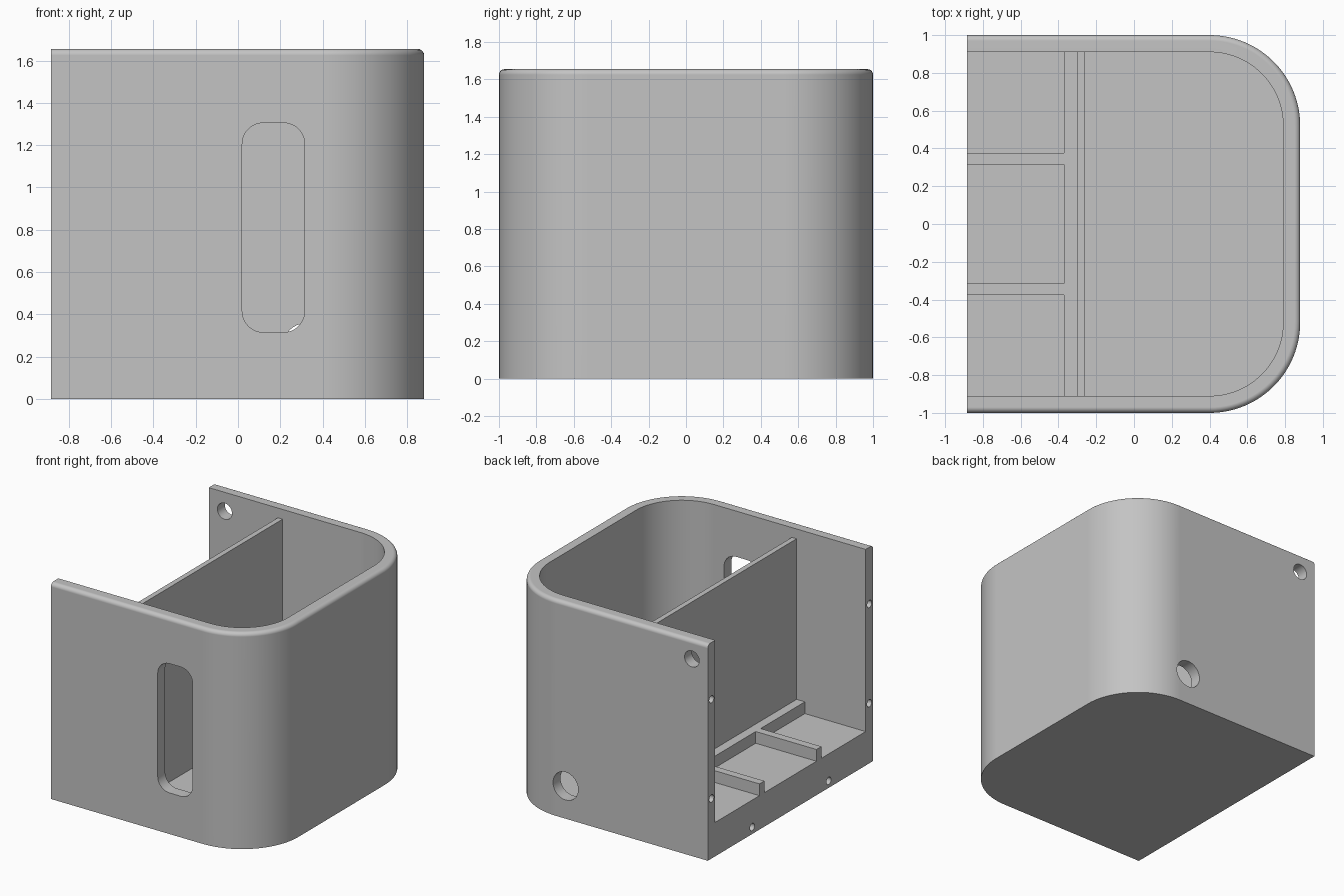
import bpy, bmesh, math
from mathutils import Matrix, Vector

old = bpy.data.objects.get("Cube")
if old:
    bpy.data.objects.remove(old, do_unlink=True)

grey = bpy.data.materials.new("light_grey")
grey.use_nodes = True
grey.diffuse_color = (0.55, 0.55, 0.55, 1)
grey.node_tree.nodes["Principled BSDF"].inputs["Base Color"].default_value = (0.55, 0.55, 0.55, 1)

BACK, FRONT, HALF, TOP = -0.885, 0.88, 1.0, 1.655
WALL = 0.09
INNER = HALF - WALL
FLOOR, SHELF = 0.09, 0.26


def outline(a0, a1, b0, b1, r_low, r_high, steps=24):
    """Rectangle with one radius for the low-a corners and one for the high-a corners."""
    pts = []
    corners = [(a1, b0, -1, 1, r_high, 270), (a1, b1, -1, -1, r_high, 0),
               (a0, b1, 1, -1, r_low, 90), (a0, b0, 1, 1, r_low, 180)]
    for a, b, sa, sb, r, start in corners:
        if r == 0:
            pts.append((a, b))
            continue
        for i in range(steps + 1):
            t = math.radians(start + 90 * i / steps)
            pts.append((a + sa * r + r * math.cos(t), b + sb * r + r * math.sin(t)))
    return pts


def prism(name, pts, low, high, axis="Z", bevel=0):
    """Extrude an outline along Z, or along Y with the outline in x and z."""
    bm = bmesh.new()
    if axis == "Z":
        verts = [bm.verts.new((a, b, low)) for a, b in pts]
    else:
        verts = [bm.verts.new((a, low, b)) for a, b in pts]
    base = bm.faces.new(verts)
    ext = bmesh.ops.extrude_face_region(bm, geom=[base])["geom"]
    step = Vector((0, 0, high - low)) if axis == "Z" else Vector((0, high - low, 0))
    bmesh.ops.translate(bm, vec=step, verts=[v for v in ext if isinstance(v, bmesh.types.BMVert)])
    bmesh.ops.recalc_face_normals(bm, faces=bm.faces[:])
    if bevel:
        rim = [e for e in bm.edges if all(v.co.z > high - 1e-4 for v in e.verts)
               and any(v.co.x > BACK + 1e-4 for v in e.verts)]
        bmesh.ops.bevel(bm, geom=rim, offset=bevel, segments=5, profile=0.5, affect="EDGES")
    return finish(name, bm)


def finish(name, bm):
    mesh = bpy.data.meshes.new(name)
    bm.to_mesh(mesh)
    bm.free()
    mesh.materials.append(grey)
    obj = bpy.data.objects.new(name, mesh)
    bpy.context.collection.objects.link(obj)
    return obj


def box(name, x0, x1, y0, y1, z0, z1):
    return prism(name, outline(x0, x1, y0, y1, 0, 0), z0, z1)


def drill(name, centre, radius, depth, axis):
    bm = bmesh.new()
    turn = Matrix.Rotation(math.pi / 2, 4, "Y" if axis == "X" else "X")
    bmesh.ops.create_cone(bm, cap_ends=True, segments=32, radius1=radius, radius2=radius,
                          depth=depth, matrix=Matrix.Translation(centre) @ turn)
    return finish(name, bm)


# Outer shell with rounded front corners and a softened top rim
body = prism("housing", outline(BACK, FRONT, -HALF, HALF, 0, 0.48), 0, TOP, bevel=0.03)

# Front chamber, raised rear bay, and the gap above the dividing wall
cutters = [
    prism("front_chamber", outline(-0.26, FRONT - WALL, -INNER, INNER, 0, 0.39), FLOOR, 2),
    box("rear_bay", -1.2, -0.30, -INNER, INNER, SHELF, 2),
    box("divider_gap", -0.32, -0.24, -INNER, INNER, 1.58, 2),
    # Tall window in the front wall
    prism("window", outline(0.02, 0.315, 0.315, 1.305, 0.1, 0.1, 12), -1.2, -0.8, axis="Y"),
    # Cable hole and upper hole in the back wall
    drill("cable_hole", (0.32, 0.95, 0.25), 0.107, 0.3, "Y"),
    drill("upper_hole", (-0.75, 0.95, 1.51), 0.062, 0.3, "Y"),
]
# Screw holes around the open side
for side in (-1, 1):
    for y, z in ((0.955, 0.46), (0.955, 1.22), (0.463, 0.053)):
        cutters.append(drill("screw_hole", (BACK, side * y, z), 0.028, 0.3, "X"))

for cutter in cutters:
    cutter.hide_render = True
    mod = body.modifiers.new("cut", "BOOLEAN")
    mod.operation, mod.solver, mod.object = "DIFFERENCE", "EXACT", cutter
    bpy.context.view_layer.objects.active = body
    bpy.ops.object.modifier_apply(modifier=mod.name)
    bpy.data.objects.remove(cutter, do_unlink=True)

# Smooth curved surfaces, keep crisp edges
bpy.ops.object.select_all(action="DESELECT")
body.select_set(True)
bpy.context.view_layer.objects.active = body
bpy.ops.object.shade_smooth_by_angle(angle=math.radians(30))
weighted = body.modifiers.new("even_shading", "WEIGHTED_NORMAL")
weighted.keep_sharp = True

# Low rails on the rear shelf
box("cross_rail", -0.37, -0.30, -INNER, INNER, SHELF, 0.35)
for label, side in (("back", 1), ("front", -1)):
    low, high = sorted((side * 0.315, side * 0.375))
    box(label + "_rail", BACK, -0.37, low, high, SHELF, 0.35)
